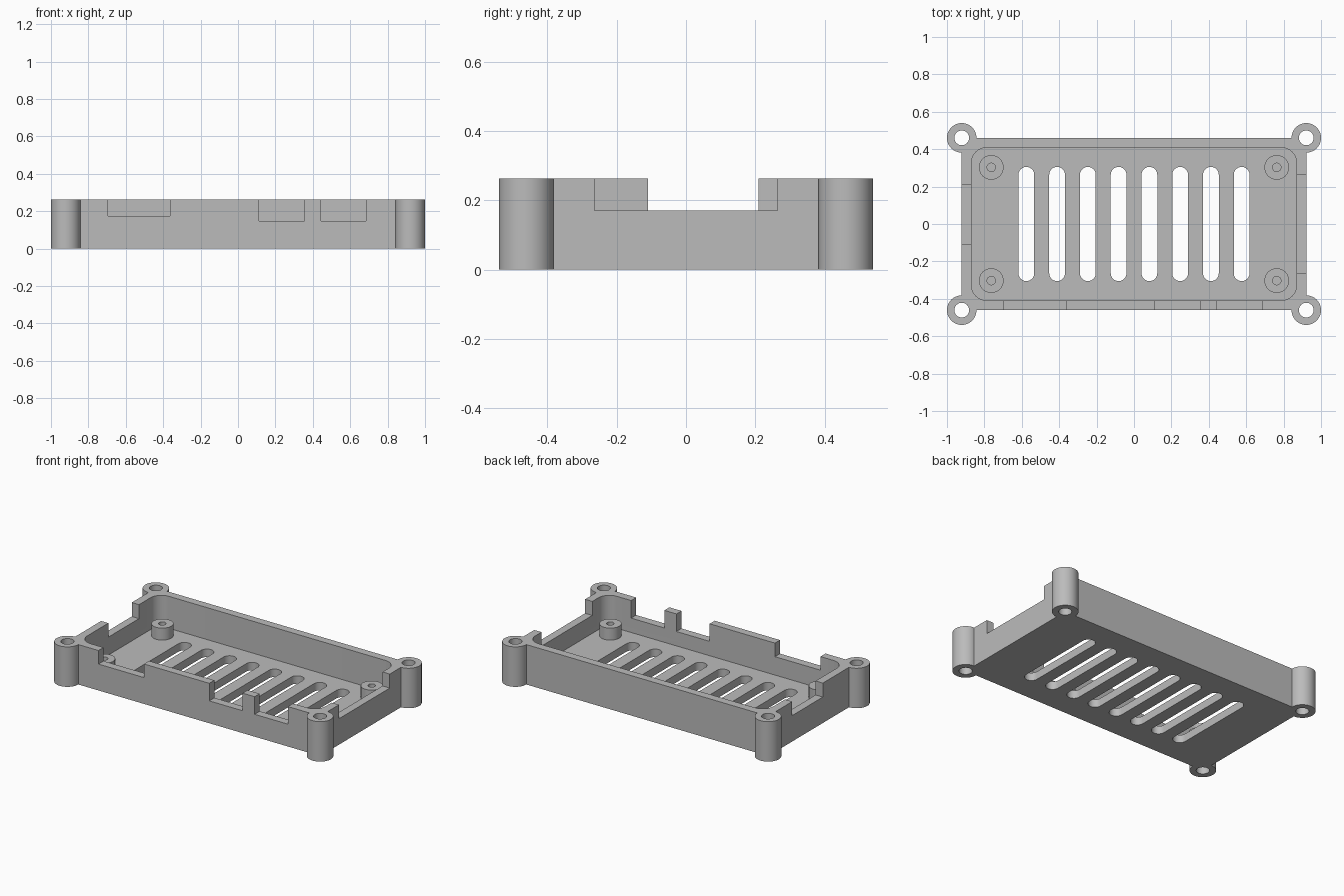
import bpy
import bmesh
import math

cube = bpy.data.objects.get("Cube")
if cube:
    bpy.data.objects.remove(cube, do_unlink=True)

MM = 2 / 76  # the tray is laid out in millimetres, 76 across the posts
HEIGHT, FLOOR = 10, 2
LENGTH, WIDTH, WALL = 70, 35, 2

grey = bpy.data.materials.new("grey plastic")
grey.use_nodes = True
colour = (0.5, 0.5, 0.5, 1)
grey.diffuse_color = colour
grey.node_tree.nodes["Principled BSDF"].inputs["Base Color"].default_value = colour


def prism(bm, x, y, sx, sy, z0, z1, r=0, steps=12):
    """Upright prism with a rounded rectangle outline (r = half width gives a cylinder or slot)."""
    points = []
    for i, (cx, cy) in enumerate([(1, 1), (-1, 1), (-1, -1), (1, -1)]):
        for k in range(steps + 1 if r else 1):
            a = math.pi / 2 * (i + k / steps)
            p = (x + cx * (sx / 2 - r) + r * math.cos(a),
                 y + cy * (sy / 2 - r) + r * math.sin(a))
            if not r:
                p = (x + cx * sx / 2, y + cy * sy / 2)
            if not points or math.dist(p, points[-1]) > 1e-4:
                points.append(p)
    if math.dist(points[0], points[-1]) < 1e-4:
        points.pop()
    low = [bm.verts.new((px * MM, py * MM, z0 * MM)) for px, py in points]
    high = [bm.verts.new((px * MM, py * MM, z1 * MM)) for px, py in points]
    bm.faces.new(low[::-1])
    bm.faces.new(high)
    n = len(points)
    for i in range(n):
        j = (i + 1) % n
        bm.faces.new((low[i], low[j], high[j], high[i]))


def make(name, prisms):
    bm = bmesh.new()
    for p in prisms:
        prism(bm, *p)
    mesh = bpy.data.meshes.new(name)
    bm.to_mesh(mesh)
    bm.free()
    mesh.materials.append(grey)
    obj = bpy.data.objects.new(name, mesh)
    bpy.context.collection.objects.link(obj)
    return obj


def combine(target, tool, operation):
    """Apply one boolean and discard the tool."""
    mod = target.modifiers.new(operation.lower(), 'BOOLEAN')
    mod.operation, mod.solver, mod.object = operation, 'EXACT', tool
    graph = bpy.context.evaluated_depsgraph_get()
    target.data = bpy.data.meshes.new_from_object(target.evaluated_get(graph))
    target.modifiers.clear()
    bpy.data.objects.remove(tool, do_unlink=True)


corners = [(sx, sy) for sx in (-1, 1) for sy in (-1, 1)]


def at_corners(x, y, d, z0, z1):
    return [(sx * x, sy * y, d, d, z0, z1, d / 2) for sx, sy in corners]


# Open tray with rounded inner corners
tray = make("case_tray", [(0, 0, LENGTH, WIDTH, 0, HEIGHT)])
cavity = make("cavity", [(0, 0, LENGTH - 2 * WALL, WIDTH - 2 * WALL, FLOOR, HEIGHT + 1, 3)])
combine(tray, cavity, 'DIFFERENCE')

# Corner screw posts and inner board standoffs
combine(tray, make("corner_posts", at_corners(35, 17.5, 6, 0, HEIGHT)), 'UNION')
combine(tray, make("standoffs", at_corners(29, 11.5, 5, FLOOR - 0.5, FLOOR + 3)), 'UNION')

# Through holes in the posts, blind holes in the standoffs
combine(tray, make("post_holes", at_corners(35, 17.5, 3, -1, HEIGHT + 1)), 'DIFFERENCE')
combine(tray, make("standoff_holes", at_corners(29, 11.5, 1.7, FLOOR, FLOOR + 4)), 'DIFFERENCE')

# Row of ventilation slots in the floor
slots = [((i - 3.5) * 6.25, 0, 3.2, 23.2, -1, FLOOR + 1, 1.6) for i in range(8)]
combine(tray, make("vent_slots", slots), 'DIFFERENCE')

# Port notches: three in the front wall, one in each end wall
notches = [(x, -WIDTH / 2, w, 2 * WALL + 1, z, HEIGHT + 1)
           for x, w, z in ((-20.1, 12.6, 6.6), (8.9, 9.2, 5.6), (21.45, 9.2, 5.6))]
notches += [(-LENGTH / 2, 1.9, 2 * WALL + 1, 12.1, 6.5, HEIGHT + 1),
            (LENGTH / 2, 0, 2 * WALL + 1, 20.1, 6.5, HEIGHT + 1)]
combine(tray, make("port_notches", notches), 'DIFFERENCE')

bpy.ops.object.select_all(action='DESELECT')
tray.select_set(True)
bpy.context.view_layer.objects.active = tray
bpy.ops.object.shade_smooth_by_angle(angle=math.radians(30))
